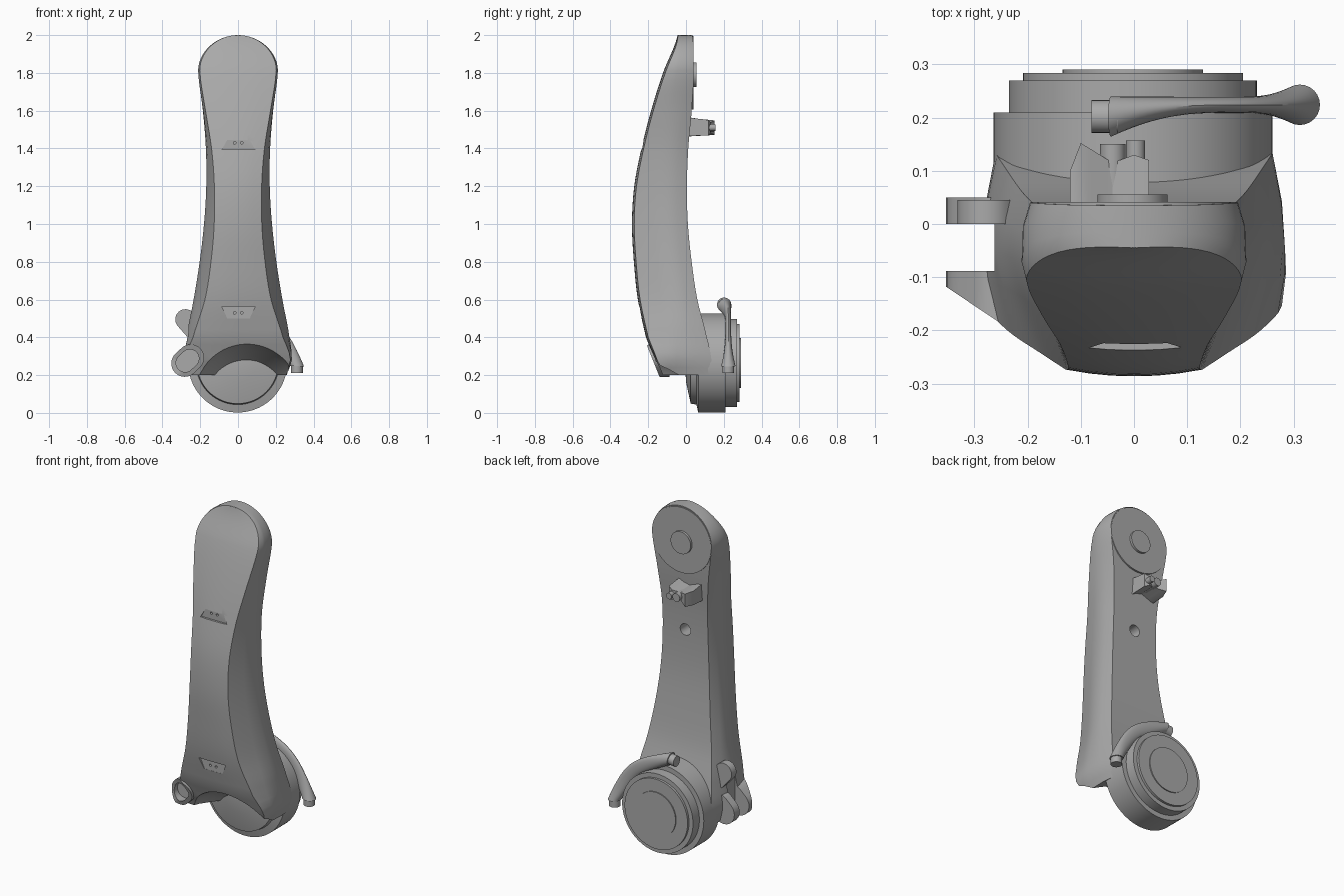
import bpy, bmesh
from math import sin, cos, pi, sqrt, radians
from mathutils import Vector

cube = bpy.data.objects.get("Cube")
if cube:
    bpy.data.objects.remove(cube)

grey = bpy.data.materials.new("plain grey")
grey.use_nodes = True
grey.diffuse_color = (0.4, 0.4, 0.4, 1)
grey.node_tree.nodes["Principled BSDF"].inputs["Base Color"].default_value = (0.4, 0.4, 0.4, 1)


def smooth(ob, angle=30):
    bpy.ops.object.select_all(action='DESELECT')
    ob.select_set(True)
    bpy.context.view_layer.objects.active = ob
    bpy.ops.object.shade_smooth_by_angle(angle=radians(angle))


def skin(name, rings, cap=True):
    """Join equal closed rings of points into one solid."""
    bm = bmesh.new()
    loops = [[bm.verts.new(p) for p in ring] for ring in rings]
    n = len(loops[0])
    for a, b in zip(loops, loops[1:]):
        for i in range(n):
            j = (i + 1) % n
            bm.faces.new((a[i], a[j], b[j], b[i]))
    if cap:
        bm.faces.new(loops[0])
        bm.faces.new(loops[-1])
    bmesh.ops.remove_doubles(bm, verts=bm.verts, dist=1e-5)
    bmesh.ops.recalc_face_normals(bm, faces=bm.faces)
    me = bpy.data.meshes.new(name)
    bm.to_mesh(me)
    bm.free()
    me.materials.append(grey)
    ob = bpy.data.objects.new(name, me)
    bpy.context.collection.objects.link(ob)
    smooth(ob)
    return ob


def lathe(name, profile, x, z, n=64):
    """Turn (radius, y) points about an axis along y."""
    return skin(name, [[(x + r * cos(2 * pi * i / n), y, z + r * sin(2 * pi * i / n))
                        for i in range(n)] for r, y in profile], cap=False)


def rod(name, r, y0, y1, x, z, n=48):
    return lathe(name, [(0, y0), (r, y0), (r, y1), (0, y1)], x, z, n)


def capsule(a, b, r, n=16):
    """Outline in x and z around the line from a to b."""
    a, b = Vector(a), Vector(b)
    d = (b - a).normalized()
    s = Vector((-d.y, d.x))
    return [c + (d * cos(t) + s * sin(t)) * r
            for c, start in ((b, -pi / 2), (a, pi / 2))
            for t in [start + pi * i / n for i in range(n + 1)]]


def prism(name, outline, front, back):
    """Extrude an x, z outline along y; front is a function of x and z."""
    return skin(name, [[(x, front(x, z), z) for x, z in outline],
                       [(x, back, z) for x, z in outline]])


def cut(ob, cutters):
    for c in cutters:
        c.hide_render = True
        mod = ob.modifiers.new("cut", 'BOOLEAN')
        mod.operation, mod.solver, mod.object = 'DIFFERENCE', 'EXACT', c
        bpy.context.view_layer.objects.active = ob
        bpy.ops.object.modifier_apply(modifier=mod.name)
        bpy.data.objects.remove(c)
    smooth(ob)


# Arm body: height, widest half width and its y, front half width and y, back half width and y
stations = [
    (0.20, 0.255, -0.05, 0.25, -0.13, 0.25, 0.14),
    (0.28, 0.284, -0.05, 0.278, -0.165, 0.26, 0.135),
    (0.40, 0.272, -0.05, 0.238, -0.212, 0.245, 0.11),
    (0.60, 0.235, -0.06, 0.175, -0.255, 0.21, 0.06),
    (0.80, 0.203, -0.085, 0.143, -0.276, 0.18, 0.03),
    (1.00, 0.18, -0.1, 0.126, -0.286, 0.16, 0.01),
    (1.20, 0.168, -0.1, 0.125, -0.274, 0.15, 0.005),
    (1.40, 0.17, -0.09, 0.14, -0.236, 0.15, 0.012),
    (1.60, 0.186, -0.07, 0.172, -0.185, 0.168, 0.03),
    (1.80, 0.21, -0.05, 0.202, -0.122, 0.195, 0.04),
    (2.00, 0.21, -0.015, 0.205, -0.045, 0.195, 0.035),
]


def station(z):
    k = max(i for i in range(len(stations) - 1) if stations[i][0] <= z)
    p = [stations[min(max(k + o, 0), len(stations) - 1)] for o in (-1, 0, 1, 2)]
    t = (z - p[1][0]) / (p[2][0] - p[1][0])
    return [b + t * (c - a + t * (2 * a - 5 * b + 4 * c - d + t * (3 * (b - c) + d - a))) / 2
            for a, b, c, d in zip(*p)]


def section(z):
    _, w, yw, wf, yf, wb, yb = station(z)
    k = sqrt(max(0, 1 - ((z - 1.8) / 0.2) ** 2)) if z > 1.8 else 1
    yc = yf + 0.012 * k
    half = [(wb, yb), ((w + wb) / 2 + 0.006, (yw + yb) / 2), (w, yw),
            (w * 0.62 + wf * 0.38 + 0.004, yw * 0.6 + yc * 0.4),
            (wf, yc), (wf * 0.66, yf + 0.005 * k), (wf * 0.33, yf + 0.001)]
    ring = half + [(0, yf)] + [(-x, y) for x, y in reversed(half)]
    return [(x * k, y, z) for x, y in ring]


heights = [0.2 + 0.04 * i for i in range(40)]
heights += [1.8 + 0.2 * sin(radians(a)) for a in range(4, 89, 6)]
body = skin("arm_body", [section(z) for z in heights])


def loop_hole():
    return prism("loop_hole", capsule((-0.28, 0.264), (-0.255, 0.288), 0.048),
                 lambda x, z: -0.4, -0.1)


def recess(name, z_wide, z_narrow, depth_y):
    """Half-moon pocket in the front face."""
    return prism(name, [(-0.085, z_wide), (0.09, z_wide), (0.062, z_narrow), (-0.057, z_narrow)],
                 lambda x, z: -0.4, depth_y)


# Scooped arch under the body, hinge slot, front recesses and rear hole
slot = [(-0.5, 0.1), (-0.262, 0.1), (-0.262, 0.6), (-0.5, 0.6)]
cutters = [lathe("arch_cutter", [(0, -0.6), (0.326, -0.6), (0.326, -0.2), (0.29, -0.09),
                                 (0.24, 0.0), (0.225, 0.03), (0, 0.03)], 0.05, 0.039, 96),
           prism("slot_cutter", slot, lambda x, z: -0.088, 0.0),
           loop_hole(),
           recess("upper_recess", 1.395, 1.445, -0.224),
           recess("lower_recess", 0.562, 0.5, -0.234),
           rod("rear_hole", 0.034, -0.08, 0.2, 0, 1.255)]
for z in (1.43, 0.53):
    for x in (-0.018, 0.02):
        cutters.append(rod("pin_hole", 0.007, -0.4, -0.2, x, z, 16))
cut(body, cutters)

# Base joint drum with stepped back
lathe("base_drum", [(0, -0.005), (0.1, 0.0), (0.215, 0.025), (0.22, 0.055), (0.262, 0.065),
                    (0.262, 0.21), (0.233, 0.21), (0.233, 0.27), (0.207, 0.27), (0.207, 0.284),
                    (0.132, 0.284), (0.132, 0.29), (0, 0.29)], -0.002, 0.264, 96)

# Top joint pads on the back
rod("top_pad", 0.194, 0.0, 0.041, 0, 1.8, 64)
rod("top_cap", 0.066, 0.03, 0.055, -0.003, 1.79)

# Side hinge: slanted front loop, back lobe and upper ear
lobe = capsule((-0.282, 0.262), (-0.25, 0.292), 0.071)
loop = prism("hinge_front_loop", lobe,
             lambda x, z: max(-0.12 - (x + 0.35) * 0.67, -0.14 - (z - 0.19) * 0.4), -0.088)
cut(loop, [loop_hole()])
prism("hinge_back_lobe", lobe, lambda x, z: 0.0, 0.05)
prism("hinge_ear", capsule((-0.278, 0.495), (-0.23, 0.44), 0.054), lambda x, z: 0.0, 0.045)

# Cable guide: strap hugging the drum, flaring into two round sockets
rings = []
for i in range(41):
    t = i / 40
    a = radians(98 - 101 * t)
    flare = abs(2 * t - 1) ** 3
    thick, tall = 0.015 + 0.023 * flare, 0.038
    radius = 0.264 + 0.048 * flare
    mid_y = 0.224 - (0.022 * flare if t < 0.5 else 0)
    rings.append([((radius + tall * cos(u)) * cos(a), mid_y + thick * sin(u),
                   0.264 + (radius + tall * cos(u)) * sin(a))
                  for u in [2 * pi * j / 24 for j in range(24)]])
skin("cable_guide", rings)


def stub(name, start, step, side, up, r=0.031):
    start, step, side, up = map(Vector, (start, step, side, up))
    skin(name, [[start + step * k + (side * cos(u) + up * sin(u)) * r
                 for u in [2 * pi * j / 24 for j in range(24)]] for k in (0, 1)])


stub("guide_top_socket", (-0.03, 0.202, 0.573), (-0.05, 0, -0.006), (0, 1, 0), (0, 0, 1))
stub("guide_side_socket", (0.312, 0.224, 0.26), (0, 0, -0.05), (1, 0, 0), (0, 1, 0))

# Rear clip: two wings pinched in the middle, with two pins
clip = [(-0.12, 0.1, 0.052), (-0.1, 0.152, 0.048), (-0.08, 0.14, 0.04),
        (-0.04, 0.115, 0.025), (0.0, 0.13, 0.035), (0.028, 0.12, 0.05)]
skin("rear_clip", [[(x, 0.0, 1.515 - h), (x, y, 1.51 - h * 0.8),
                    (x, y, 1.51 + h * 0.8), (x, 0.0, 1.515 + h)] for x, y, h in clip])
rod("clip_middle_pin", 0.024, 0.05, 0.15, -0.04, 1.51, 24)
rod("clip_end_pin", 0.018, 0.05, 0.157, 0.003, 1.51, 24)
